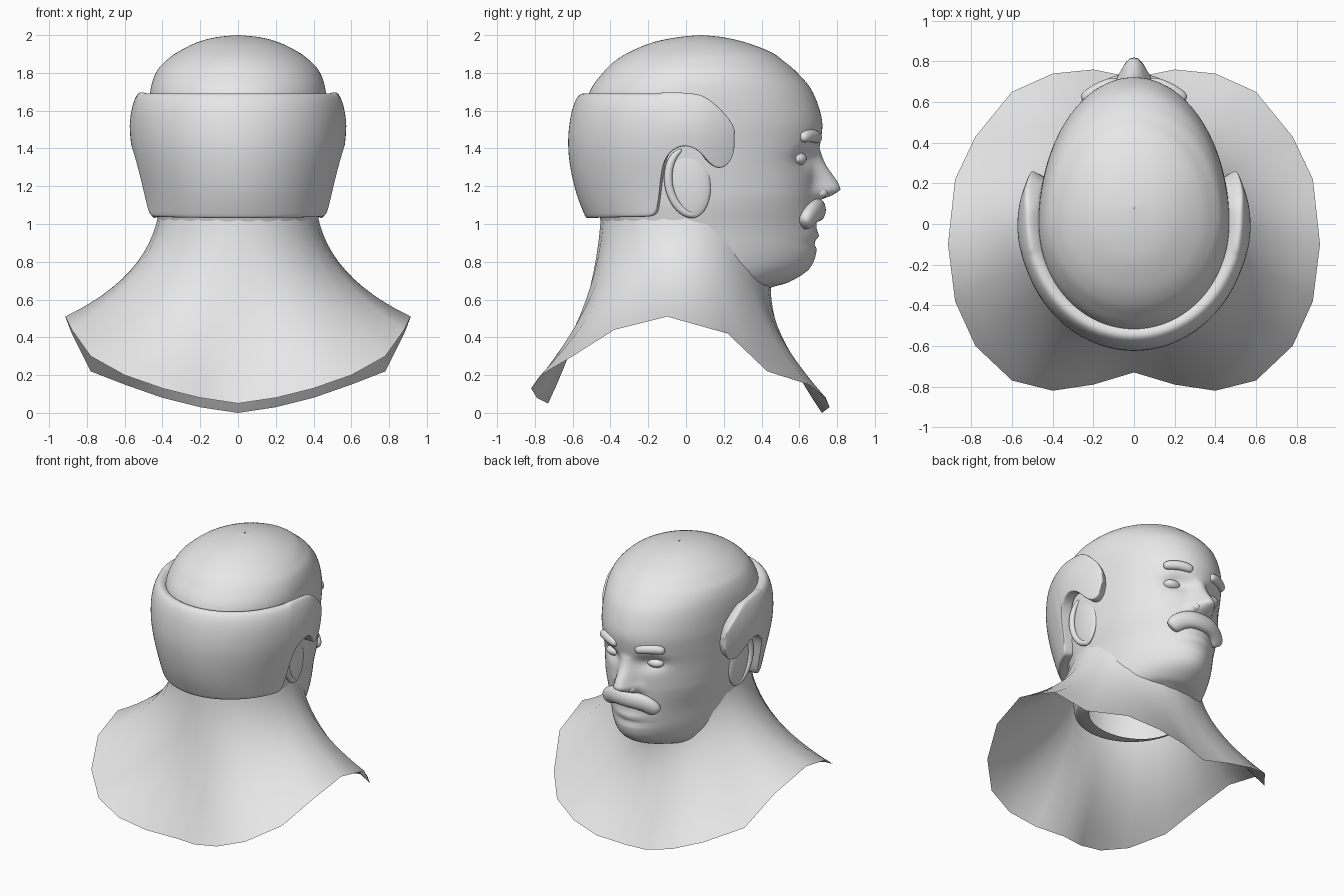
import bpy, bmesh, math
from mathutils import Vector

cube = bpy.data.objects.get("Cube")
if cube:
    bpy.data.objects.remove(cube)

clay = bpy.data.materials.new("light grey clay")
clay.use_nodes = True
GREY = (0.8, 0.8, 0.8, 1)
clay.diffuse_color = GREY
clay.node_tree.nodes["Principled BSDF"].inputs["Base Color"].default_value = GREY


def loft(name, rings, wrap=True, caps=True, levels=0, thick=0):
    """Skin a list of equal-length rings into one smooth object."""
    bm = bmesh.new()
    rows = [[bm.verts.new(p) for p in ring] for ring in rings]
    n = len(rows[0])
    for a, b in zip(rows, rows[1:]):
        for i in range(n if wrap else n - 1):
            j = (i + 1) % n
            bm.faces.new((a[i], a[j], b[j], b[i]))
    if caps:
        bm.faces.new(rows[0][::-1])
        bm.faces.new(rows[-1])
    bmesh.ops.recalc_face_normals(bm, faces=bm.faces)
    mesh = bpy.data.meshes.new(name)
    bm.to_mesh(mesh)
    bm.free()
    ob = bpy.data.objects.new(name, mesh)
    bpy.context.collection.objects.link(ob)
    mesh.materials.append(clay)
    if thick:
        solid = ob.modifiers.new("thickness", "SOLIDIFY")
        solid.thickness, solid.offset = thick, 0
    if levels:
        ob.modifiers.new("rounding", "SUBSURF").levels = levels
        ob.modifiers["rounding"].render_levels = levels
    mesh.shade_smooth()


def ball(name, place, size, tilt=0):
    bpy.ops.mesh.primitive_uv_sphere_add(segments=24, ring_count=16, location=place)
    ob = bpy.context.object
    ob.name = name
    ob.scale = size
    ob.rotation_euler.x = tilt
    ob.data.materials.append(clay)
    bpy.ops.object.shade_smooth()


def tube(name, path, tall, deep, side, ends):
    """Rounded strip along a path; side is the direction of its depth."""
    pts = [Vector(p) for p in path]
    rings, n = [], len(pts)
    for i, p in enumerate(pts):
        along = (pts[min(i + 1, n - 1)] - pts[max(i - 1, 0)]).normalized()
        up = along.cross(Vector(side)).normalized()
        out = up.cross(along)
        k = ends if i in (0, n - 1) else 1
        rings.append([p + k * (up * tall * math.cos(t) + out * deep * math.sin(t))
                      for t in (math.tau * j / 10 for j in range(10))])
    loft(name, rings, levels=2)


def table(rows, z):
    """Linear lookup in rows of (z, values...)."""
    for a, b in zip(rows, rows[1:]):
        if z <= b[0]:
            k = max(0, (z - a[0]) / (b[0] - a[0]))
            return [u + (v - u) * k for u, v in zip(a[1:], b[1:])]
    return rows[-1][1:]


def spline(rows, steps):
    """Catmull-Rom resampling of the rows."""
    out = []
    for i in range(len(rows) - 1):
        quad = [rows[max(i - 1, 0)], rows[i], rows[i + 1], rows[min(i + 2, len(rows) - 1)]]
        for s in range(steps):
            t = s / steps
            out.append([b + t / 2 * (c - a + t * (2*a - 5*b + 4*c - d + t * (3*(b - c) + d - a)))
                        for a, b, c, d in zip(*quad)])
    return out + [list(rows[-1])]


# Head: height, reach to the face, reach to the back, half width
HEAD = [(.65, .41, .27, .32), (.67, .47, .36, .36), (.695, .55, .41, .385),
        (.76, .65, .42, .395), (.85, .69, .425, .405), (.98, .69, .44, .418), (1.1, .69, .48, .44),
        (1.2, .69, .5, .45), (1.32, .69, .53, .46), (1.42, .71, .54, .465), (1.55, .72, .54, .47),
        (1.7, .67, .51, .465), (1.8, .59, .44, .435), (1.86, .52, .38, .385), (1.91, .45, .3, .32),
        (1.96, .32, .18, .22), (1.988, .2, .05, .12), (2, .085, -.075, .004)]
NOSE = [(1.12, 0, .085), (1.15, .08, .085), (1.18, .13, .08), (1.22, .115, .065),
        (1.3, .06, .055), (1.4, 0, .045)]


def bump(v, middle, width, power=2):
    return math.exp(-abs((v - middle) / width) ** power)


def head_point(row, t):
    z, front, back, wide = row
    mid = (front - back) / 2 * min(1, max(0, (z - 1.7) / .25))
    c = math.cos(t)
    x = wide * math.sin(t)
    y = mid + c * (front - mid if c > 0 else back + mid)
    if c > 0:
        x *= 1 - .25 * c * c * min(1, max(0, (1.15 - z) / .4))
        push, spread = table(NOSE, z)
        y += push * bump(x, 0, spread, 2.6)
        y -= .045 * bump(abs(x), .16, .08) * bump(z, 1.35, .05)
        y += .015 * bump(x, 0, .12) * (bump(z, .94, .02) - bump(z, .9, .02))
    return x, y, z


loft("head", [[head_point(r, math.tau * i / 128) for i in range(128)] for r in spline(HEAD, 6)],
     caps=False)

# Shoulder drape: sweeps from inside the neck to a faceted rim, listed front to back
RIM = [(0, .72, 0), (.2, .76, .03), (.4, .74, .08), (.6, .65, .15), (.78, .43, .22),
       (.88, .22, .42), (.915, -.1, .51), (.88, -.38, .44), (.78, -.6, .3), (.6, -.77, .2),
       (.4, -.82, .13), (.2, -.79, .08), (0, -.73, .05)]
RIM += [(-x, y, z) for x, y, z in RIM[-2:0:-1]]
columns = []
for i, rim in enumerate(RIM):
    t = math.tau * i / len(RIM)
    s, c = math.sin(t), math.cos(t)
    top = Vector((.42 * s, .45 * c, 1.06 - (.36 * c * c if c > 0 else 0)))
    bend = Vector((.475 * s, (.43 if c > 0 else .47) * c, .72 - c * c * (.3 if c > 0 else .12)))
    columns.append([top * (1 - k) ** 2 + bend * 2 * k * (1 - k) + Vector(rim) * k * k
                    for k in (j / 12 for j in range(13))])
loft("shoulders", list(zip(*columns)), caps=False)

# Hair band: front lock columns (y, bottom, top), then the sweep round the back
LOCK = [(.243, 1.42, 1.47), (.23, 1.36, 1.53), (.2, 1.305, 1.575), (.15, 1.295, 1.63),
        (.105, 1.335, 1.66), (.07, 1.39, 1.675), (0, 1.425, 1.68), (-.07, 1.4, 1.685),
        (-.12, 1.33, 1.685), (-.135, 1.15, 1.685), (-.15, 1.05, 1.685), (-.18, 1.04, 1.685)]
HAIR = [(1.04, .45, .49), (1.15, .465, .54), (1.3, .5, .575), (1.42, .525, .59),
        (1.52, .535, .585), (1.6, .525, .565), (1.65, .51, .55), (1.69, .48, .515)]
FRACTIONS = (0, .03, .2, .4, .6, .8, .92, 1)


def lock_column(y, low, high):
    out = []
    for f in FRACTIONS:
        z = low + (high - low) * f
        wide, back = table(HAIR, z)
        out.append((wide * math.sqrt(1 - (y / (back if y < 0 else .5)) ** 2), y, z))
    return out


def back_column(t):
    out = []
    for f in FRACTIONS:
        z = 1.04 + .645 * f
        wide, back = table(HAIR, z)
        out.append((wide * math.cos(t), -back * math.sin(t), z))
    return out


left = [lock_column(*c) for c in LOCK]
right = [[(-x, y, z) for x, y, z in col] for col in reversed(left)]
rear = [back_column(math.radians(a)) for a in range(30, 151, 10)]
loft("hair_band", left + rear + right, wrap=False, caps=False, levels=2, thick=.085)

# Moustache
HALF = [(.07, .695, 1.075), (.13, .67, 1.06), (.18, .64, 1.025), (.2, .62, .99)]
tube("moustache", [(-x, y, z) for x, y, z in reversed(HALF)] + [(0, .7, 1.075)] + HALF,
     .065, .045, (0, 1, 0), .75)

# Paired features
for s, label in ((1, "left"), (-1, "right")):
    ball(label + "_eye", (s * .165, .59, 1.345), (.065, .05, .036))
    ball(label + "_nostril", (s * .055, .7, 1.165), (.032, .05, .03))
    tube(label + "_eyebrow", [(s * .07, .7, 1.45), (s * .13, .685, 1.465), (s * .2, .65, 1.47),
                              (s * .26, .61, 1.455)], .036, .034, (0, 1, 0), .85)
    ball(label + "_ear", (s * .44, .015, 1.22), (.03, .115, .19), .12)
    tube(label + "_ear_rim", [(s * .46, -.02, 1.4), (s * .465, -.08, 1.35), (s * .465, -.1, 1.25),
                              (s * .46, -.085, 1.16), (s * .45, -.04, 1.08),
                              (s * .44, .03, 1.04), (s * .43, .08, 1.07)],
         .024, .02, (1, 0, 0), .4)
